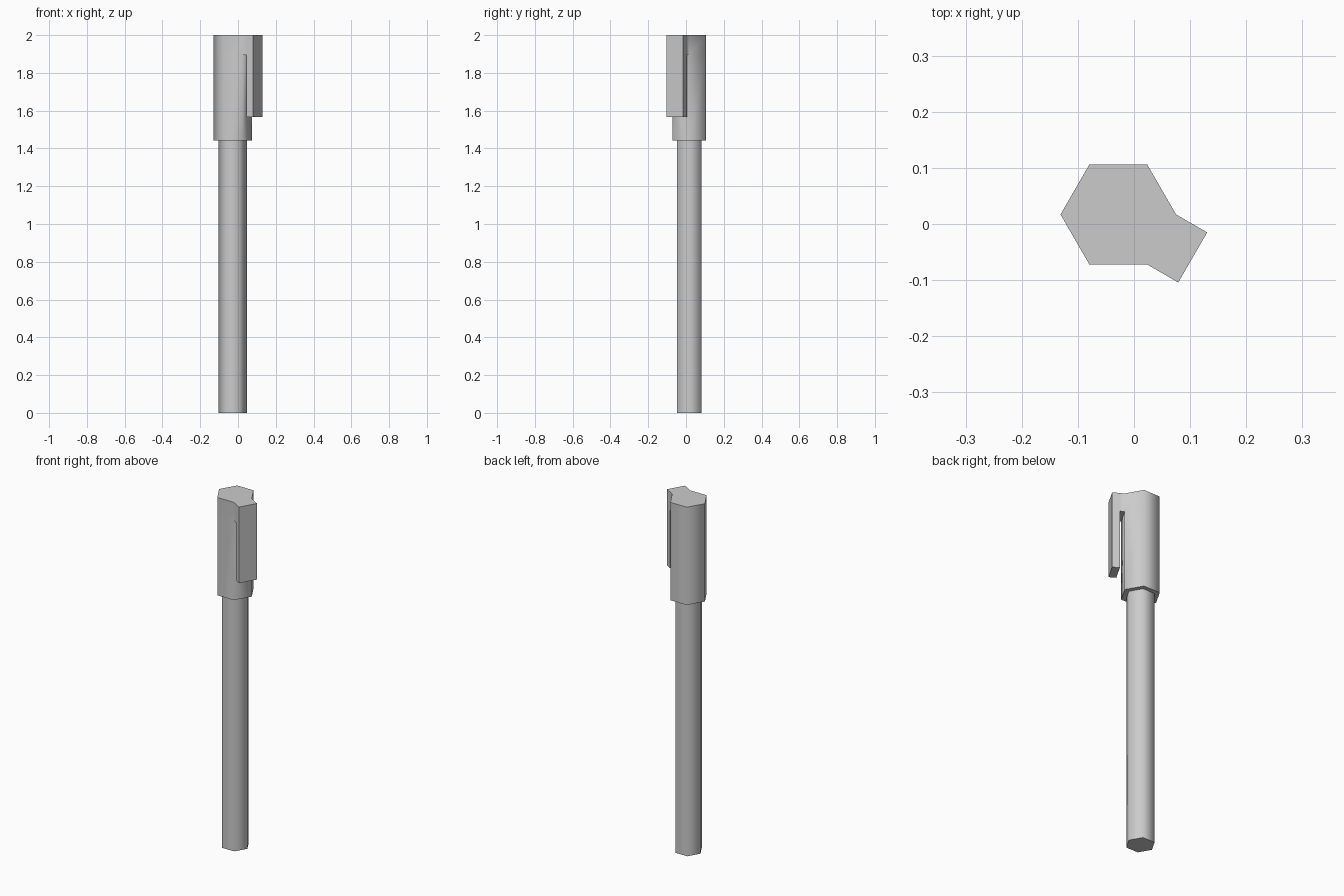
import bpy, bmesh, math
from mathutils import Vector

if "Cube" in bpy.data.objects:
    bpy.data.objects.remove(bpy.data.objects["Cube"])

CX, CY = -0.028, 0.017                            # shared axis of barrel and cap
OUT = Vector((math.cos(math.radians(-30)), math.sin(math.radians(-30)), 0))


def hex_bm(radius, levels):
    """Closed six-sided prism with a ring of vertices at every level."""
    bm = bmesh.new()
    rings = [[bm.verts.new((CX + radius * math.cos(math.radians(60 * i)),
                            CY + radius * math.sin(math.radians(60 * i)), z))
              for i in range(6)] for z in levels]
    for lo, hi in zip(rings, rings[1:]):
        for i in range(6):
            j = (i + 1) % 6
            bm.faces.new((lo[i], lo[j], hi[j], hi[i]))
    bm.faces.new(rings[0][::-1])
    bm.faces.new(rings[-1])
    bm.normal_update()
    return bm


def pull(bm, face, offset):
    """Extrude one face by an offset and return the moved face."""
    geom = bmesh.ops.extrude_face_region(bm, geom=[face])["geom"]
    moved = [g for g in geom if isinstance(g, bmesh.types.BMFace)][0]
    bmesh.ops.translate(bm, verts=moved.verts[:], vec=offset)
    if face.is_valid:
        bmesh.ops.delete(bm, geom=[face], context='FACES_ONLY')
    bm.normal_update()
    return moved


def finish(bm, name):
    bmesh.ops.recalc_face_normals(bm, faces=bm.faces[:])
    mesh = bpy.data.meshes.new(name)
    bm.to_mesh(mesh)
    bm.free()
    obj = bpy.data.objects.new(name, mesh)
    bpy.context.collection.objects.link(obj)
    bpy.ops.object.select_all(action='DESELECT')
    obj.select_set(True)
    bpy.context.view_layer.objects.active = obj
    # soft around the six sides, crisp at the ends
    bpy.ops.object.shade_smooth_by_angle(angle=math.radians(65))


# barrel, running up slightly into the cap
finish(hex_bm(0.0755, (0, 1.46)), "barrel")

# cap with the clip grown out of its front-right side
cap = hex_bm(0.103, (1.443, 1.895, 2.0))
side = next(f for f in cap.faces
            if f.normal.dot(OUT) > 0.99 and f.calc_center_median().z > 1.9)
bridge = pull(cap, side, OUT * 0.025)
outer = pull(cap, bridge, OUT * 0.039)
edge_d = outer.calc_center_median().dot(OUT)
under = next(f for f in cap.faces if f.normal.z < -0.99
             and f.calc_center_median().z > 1.8
             and f.calc_center_median().dot(OUT) > edge_d - 0.03)
pull(cap, under, Vector((0, 0, 1.567 - 1.895)))
finish(cap, "cap_with_clip")
